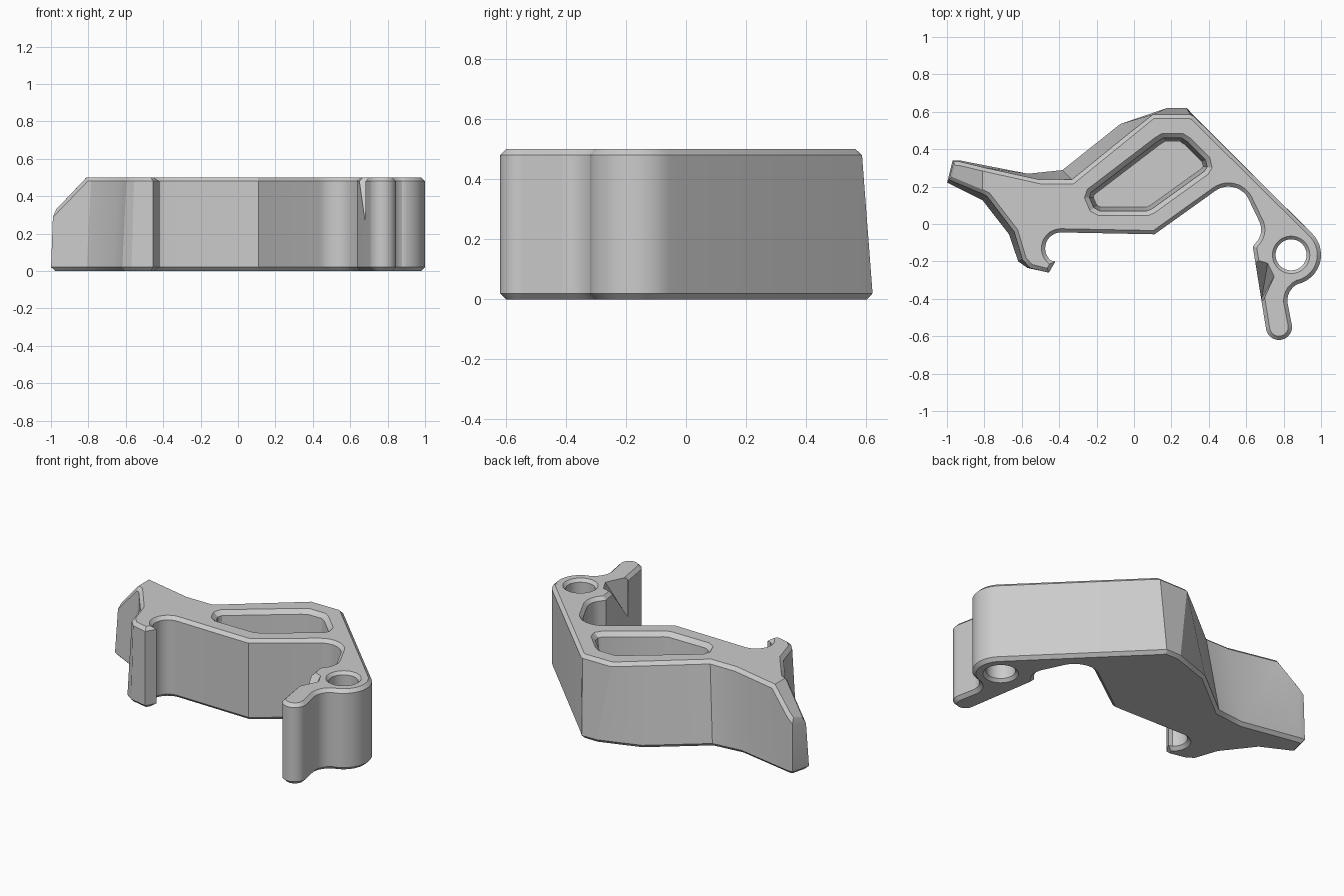
import bpy, bmesh
from math import sin, cos, radians
from mathutils import Vector

cube = bpy.data.objects.get("Cube")
if cube:
    bpy.data.objects.remove(cube, do_unlink=True)

H = 0.5        # plate height
CHAMFER = 0.02

grey = bpy.data.materials.new("plain grey")
grey.use_nodes = True
grey.diffuse_color = (0.6, 0.6, 0.6, 1)
grey.node_tree.nodes["Principled BSDF"].inputs["Base Color"].default_value = (0.6, 0.6, 0.6, 1)


def arc(cx, cy, r, start, end, n):
    angles = [radians(start + (end - start) * i / n) for i in range(n + 1)]
    return [(cx + r * cos(a), cy + r * sin(a)) for a in angles]


def same(points):
    return [(p, p) for p in points]


def make_object(name, bm):
    bmesh.ops.recalc_face_normals(bm, faces=bm.faces)
    mesh = bpy.data.meshes.new(name)
    bm.to_mesh(mesh)
    bm.free()
    mesh.materials.append(grey)
    obj = bpy.data.objects.new(name, mesh)
    bpy.context.collection.objects.link(obj)
    return obj


def loft(rings):
    """Skin a stack of equal-length rings of 3D points and cap both ends."""
    bm = bmesh.new()
    loops = [[bm.verts.new(p) for p in ring] for ring in rings]
    n = len(loops[0])
    for lo, hi in zip(loops, loops[1:]):
        for i in range(n):
            j = (i + 1) % n
            bm.faces.new((lo[i], lo[j], hi[j], hi[i]))
    bm.faces.new(loops[0][::-1])
    bm.faces.new(loops[-1])
    return bm


def inset(points, d):
    """Move a clockwise closed outline inward by d with mitred corners."""
    out = []
    for i, p in enumerate(points):
        p = Vector(p)
        e1 = (p - Vector(points[i - 1])).normalized()
        e2 = (Vector(points[(i + 1) % len(points)]) - p).normalized()
        n1, n2 = Vector((e1.y, -e1.x)), Vector((e2.y, -e2.x))
        out.append(p + (n1 + n2) * d / (1 + n1.dot(n2)))
    return out


def at(points, z):
    return [(p[0], p[1], z) for p in points]


# Clockwise outline as (bottom, top) pairs: the rear wall leans inward
outline = [
    ((-1, .22), (-.985, .25)), ((-.97, .34), (-.965, .33)), ((-.93, .34), (-.93, .33)),
    ((-.57, .27), (-.5, .235)), ((-.385, .29), (-.33, .235)), ((-.075, .537), (-.02, .487)),
    ((.18, .623), (.1, .585)), ((.28, .623), (.3, .585)), ((.32, .58), (.32, .575)),
]
outline += same(arc(.84, -.165, .16, 45, -75, 14))       # pivot boss
outline += same(arc(.92, -.41, .1, 115, 185, 7))         # boss to leg fillet
outline += same(arc(.775, -.55, .07, 5, -170, 14))       # rounded leg end
outline += same([(.635, -.12)])
outline += same(arc(.58, -.03, .1, -40, 25, 7))          # relief behind boss
outline += same(arc(.505, .08, .12, 30, 125, 10))        # inner elbow
outline += same([(.11, -.055)])
outline += same(arc(-.39, -.13, .085, 90, 230, 12))      # hook hollow
outline += same([(-.42, -.2), (-.455, -.26)])
outline += [
    ((-.57, -.235), (-.555, -.235)), ((-.62, -.2), (-.595, -.19)),
    ((-.67, -.055), (-.64, -.04)), ((-.81, .125), (-.785, .15)),
]
bm = loft([at([b for b, t in outline], 0), at([t for b, t in outline], H)])
bmesh.ops.recalc_face_normals(bm, faces=bm.faces)

# Sloping cut across the tail tip
cut = bmesh.ops.bisect_plane(bm, geom=bm.verts[:] + bm.edges[:] + bm.faces[:],
                             plane_co=(-.81, 0, H), plane_no=(-.2, 0, .19), clear_outer=True)
rim = [e for e in cut["geom_cut"] if isinstance(e, bmesh.types.BMEdge)]
bmesh.ops.edgeloop_fill(bm, edges=rim)
bmesh.ops.recalc_face_normals(bm, faces=bm.faces)

# Chamfer the rims where caps meet walls
bm.normal_update()
caps = {f for f in bm.faces if abs(f.normal.z) > .6}
rims = [e for e in bm.edges if sum(f in caps for f in e.link_faces) == 1]
bmesh.ops.bevel(bm, geom=rims, offset=CHAMFER, segments=1, affect='EDGES', clamp_overlap=False)
bracket = make_object("bracket_body", bm)

# Pocket cutter, with a flared mouth
pocket = [(-.265, .14), (-.25, .185), (.11, .46), (.15, .485), (.26, .485), (.30, .46),
          (.405, .355), (.418, .30), (.395, .265), (.11, .06), (.075, .045), (-.19, .045),
          (-.235, .07)]
cutters = [make_object("pocket_cutter", loft([
    at(inset(pocket, .045), .1), at(inset(pocket, .025), H - .025),
    at(pocket, H), at(pocket, H + .1)]))]

# Pivot hole cutter, countersunk at both ends
levels = [(-.1, .1), (0, .1), (.018, .083), (H - .018, .083), (H, .1), (H + .1, .1)]
cutters.append(make_object("hole_cutter", loft(
    [at(arc(.84, -.165, r, 360, 7.5, 47), z) for z, r in levels])))

# Wedge cutter for the notch in the leg
bm = bmesh.new()
for p in [(.65, -.19, H), (.715, -.21, H), (.75, -.28, H), (.69, -.41, H), (.682, -.4, .26),
          (.58, -.18, H), (.58, -.41, H), (.6, -.4, .26),
          (.65, -.19, .6), (.75, -.28, .6), (.69, -.41, .6), (.58, -.18, .6), (.58, -.41, .6)]:
    bm.verts.new(p)
hull = bmesh.ops.convex_hull(bm, input=bm.verts[:])
loose = {v for v in hull["geom_interior"] if isinstance(v, bmesh.types.BMVert)}
bmesh.ops.delete(bm, geom=list(loose), context='VERTS')
cutters.append(make_object("notch_cutter", bm))

# Apply the cuts, then remove the cutters
bpy.ops.object.select_all(action='DESELECT')
bpy.context.view_layer.objects.active = bracket
bracket.select_set(True)
for cutter in cutters:
    cutter.hide_render = True
    mod = bracket.modifiers.new(cutter.name, 'BOOLEAN')
    mod.operation = 'DIFFERENCE'
    mod.solver = 'EXACT'
    mod.object = cutter
    bpy.ops.object.modifier_apply(modifier=mod.name)
    bpy.data.objects.remove(cutter, do_unlink=True)
bpy.ops.object.shade_smooth_by_angle(angle=radians(25))
